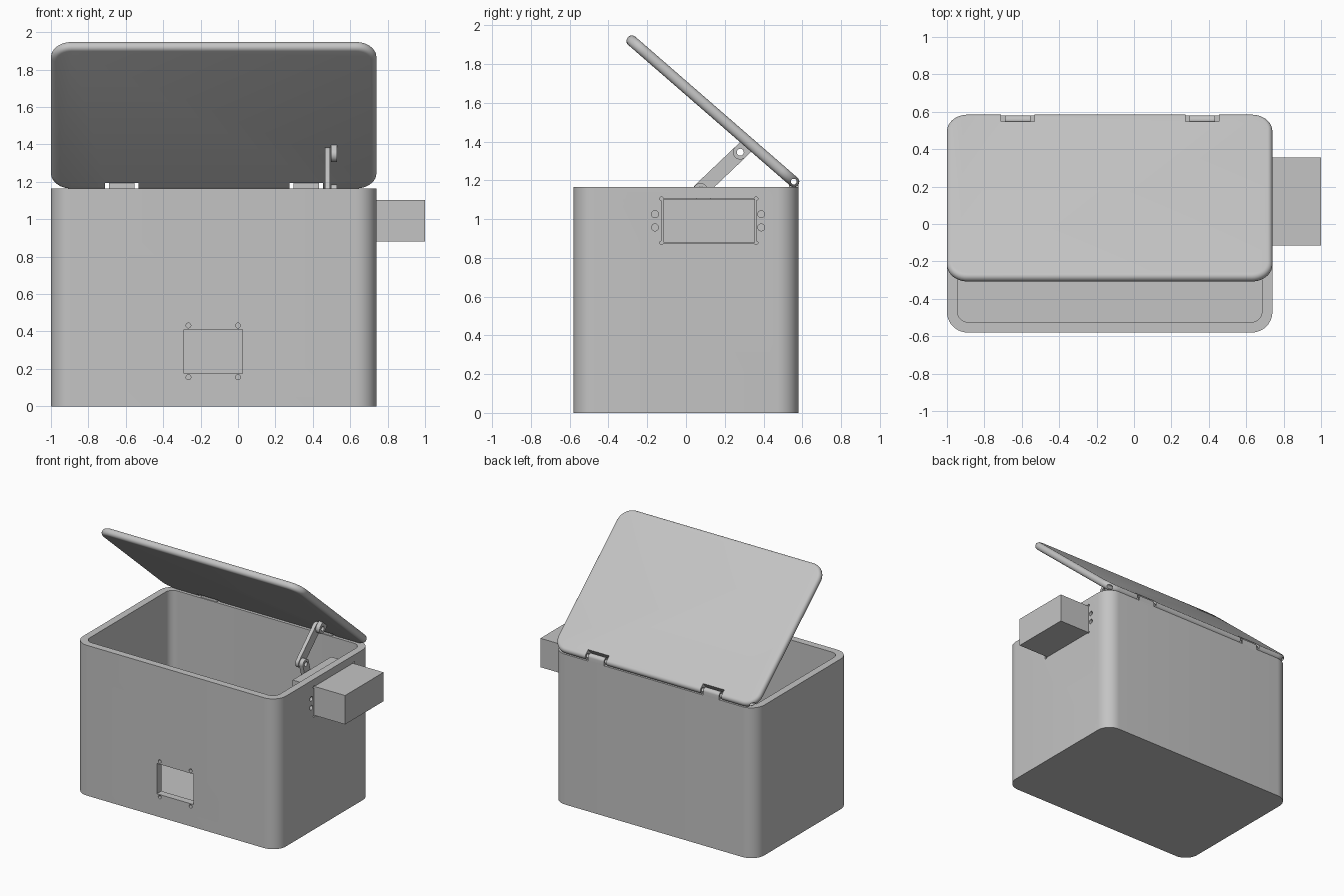
import bpy, bmesh
from math import pi, cos, sin, radians
from mathutils import Matrix

if "Cube" in bpy.data.objects:
    bpy.data.objects.remove(bpy.data.objects["Cube"])

grey = bpy.data.materials.new("plain grey")
grey.use_nodes = True
grey.diffuse_color = (0.55, 0.55, 0.55, 1)
grey.node_tree.nodes["Principled BSDF"].inputs["Base Color"].default_value = grey.diffuse_color


def make(name, bm):
    bmesh.ops.recalc_face_normals(bm, faces=bm.faces)
    mesh = bpy.data.meshes.new(name)
    bm.to_mesh(mesh)
    bm.free()
    mesh.materials.append(grey)
    ob = bpy.data.objects.new(name, mesh)
    bpy.context.collection.objects.link(ob)
    return ob


def prism(name, points, direction):
    """Extrude a closed outline along a direction."""
    bm = bmesh.new()
    face = bm.faces.new([bm.verts.new(p) for p in points])
    new = bmesh.ops.extrude_face_region(bm, geom=[face])["geom"]
    bmesh.ops.translate(bm, vec=direction, verts=[v for v in new if isinstance(v, bmesh.types.BMVert)])
    return make(name, bm)


def rounded_slab(name, x0, x1, y0, y1, z0, z1, r, steps=10):
    centres = [(x1 - r, y1 - r), (x0 + r, y1 - r), (x0 + r, y0 + r), (x1 - r, y0 + r)]
    points = []
    for k, (cx, cy) in enumerate(centres):
        for i in range(steps + 1):
            a = (k + i / steps) * pi / 2
            points.append((cx + r * cos(a), cy + r * sin(a), z0))
    return prism(name, points, (0, 0, z1 - z0))


def link(name, a, b, r, x0, x1, steps=14):
    """Flat bar with round ends, joining two (y, z) points."""
    dy, dz = b[0] - a[0], b[1] - a[1]
    length = (dy * dy + dz * dz) ** 0.5
    dy, dz = dy / length, dz / length
    points = []
    for (cy, cz), start in ((b, -pi / 2), (a, pi / 2)):
        for i in range(steps + 1):
            t = start + i * pi / steps
            u, v = r * cos(t), r * sin(t)
            points.append((x0, cy + u * dy - v * dz, cz + u * dz + v * dy))
    return prism(name, points, (x1 - x0, 0, 0))


def block(name, x0, x1, y0, y1, z0, z1):
    bm = bmesh.new()
    m = Matrix.Translation(((x0 + x1) / 2, (y0 + y1) / 2, (z0 + z1) / 2))
    bmesh.ops.create_cube(bm, size=1, matrix=m @ Matrix.Diagonal((x1 - x0, y1 - y0, z1 - z0, 1)))
    return make(name, bm)


def rod(name, centre, r, length, axis="X"):
    bm = bmesh.new()
    turn = Matrix.Rotation(pi / 2, 4, "Y" if axis == "X" else "X")
    bmesh.ops.create_cone(bm, cap_ends=True, segments=24, radius1=r, radius2=r, depth=length,
                          matrix=Matrix.Translation(centre) @ turn)
    return make(name, bm)


def bake(ob):
    bpy.context.view_layer.update()
    mesh = bpy.data.meshes.new_from_object(ob.evaluated_get(bpy.context.evaluated_depsgraph_get()))
    ob.modifiers.clear()
    ob.data = mesh


def cut(ob, *cutters):
    for cutter in cutters:
        mod = ob.modifiers.new("cut", "BOOLEAN")
        mod.operation, mod.solver, mod.object = "DIFFERENCE", "EXACT", cutter
        bake(ob)
        bpy.data.objects.remove(cutter)


# Open container
body = rounded_slab("container", -1, 0.74, -0.58, 0.58, 0, 1.165, 0.11)
cut(body, rounded_slab("cavity", -0.945, 0.685, -0.525, 0.525, 0.055, 1.3, 0.06))

# Front window and its screw holes
cut(body, block("window", -0.29, 0.025, -0.7, -0.45, 0.175, 0.41))
for x in (-0.265, 0.0):
    for z in (0.155, 0.432):
        cut(body, rod("screw_hole", (x, -0.55, z), 0.013, 0.2, "Y"))

# Side opening with relieved corners and mounting holes
cut(body, block("opening", 0.6, 0.9, -0.127, 0.362, 0.875, 1.107))
for y in (-0.127, 0.362):
    for z in (0.877, 1.105):
        cut(body, rod("relief", (0.72, y, z), 0.009, 0.2))
for y in (-0.16, 0.388):
    for z in (0.957, 1.025):
        cut(body, rod("mount_hole", (0.72, y, z), 0.018, 0.2))

# Motor housing through the side wall
block("motor_housing", 0.55, 1.0, -0.116, 0.355, 0.88, 1.104)

# Lid, made flat about its hinge axis and then swung open
hinge = (0.556, 1.193)
lid = rounded_slab("lid", -1, 0.74, -1.134, 0.028, -0.028, 0.028, 0.11)
bevel = lid.modifiers.new("round_edge", "BEVEL")
bevel.width, bevel.segments, bevel.limit_method, bevel.angle_limit = 0.0265, 6, "ANGLE", radians(40)
bake(lid)
cut(lid, rod("pin_hole", (-0.13, 0, 0), 0.015, 2))
hinges = (-0.622, 0.365)
for x in hinges:
    cut(lid, block("notch", x - 0.09, x + 0.09, -0.034, 0.1, -0.1, 0.1))
lid.matrix_world = Matrix.Translation((0, *hinge)) @ Matrix.Rotation(radians(-41), 4, "X")

# Hinge knuckles on the rear rim
for side, x in zip(("right", "left"), hinges):
    knuckle = link("hinge_knuckle_" + side, hinge, (hinge[0], 1.15), 0.024, x - 0.068, x + 0.068)
    cut(knuckle, rod("pin_hole", (x, *hinge), 0.015, 0.4))

# Lifting linkage: lid lug, push rod, crank and motor shaft
upper, lower, shaft = (0.28, 1.345), (0.075, 1.15), (0.12, 0.992)
lug = link("lid_lug", upper, (0.32, 1.385), 0.038, 0.497, 0.53)
push_rod = link("push_rod", upper, lower, 0.038, 0.465, 0.493)
crank = link("crank", lower, shaft, 0.036, 0.497, 0.53)
for part, joints in ((lug, [upper]), (push_rod, [upper, lower]), (crank, [lower])):
    for joint in joints:
        cut(part, rod("joint_hole", (0.5, *joint), 0.018, 0.2))
rod("motor_shaft", (0.54, *shaft), 0.02, 0.04)

# Smooth the curved faces and keep hard edges
for ob in bpy.context.scene.objects:
    if ob.type == "MESH":
        ob.data.shade_smooth()
        ob.data.set_sharp_from_angle(angle=radians(32))
